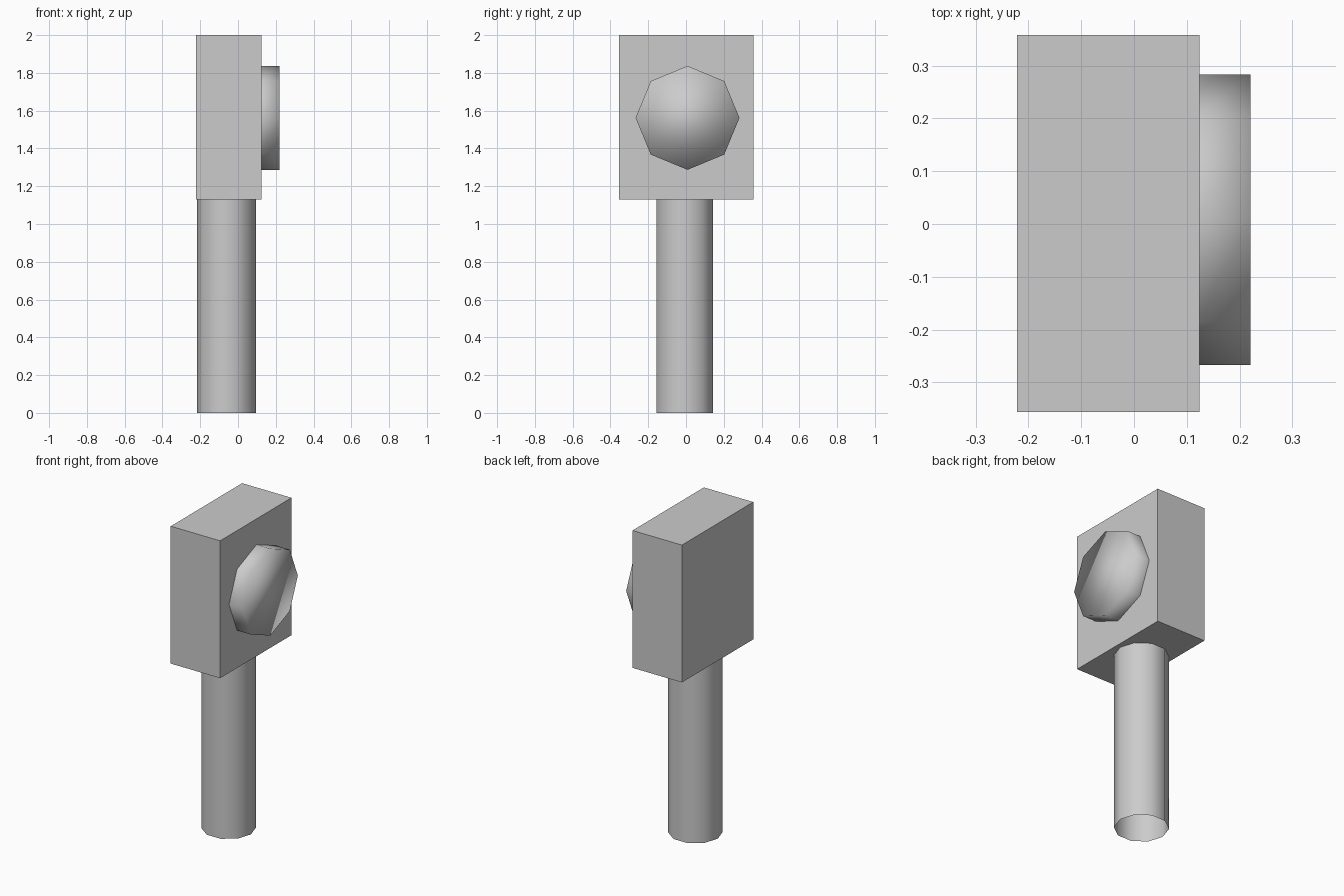
import bpy
from math import radians

if "Cube" in bpy.data.objects:
    bpy.data.objects.remove(bpy.data.objects["Cube"])


def prism(name, sides, radius, depth, location, rotation=(0, 0, 0), fill='NOTHING'):
    bpy.ops.mesh.primitive_cylinder_add(vertices=sides, radius=radius, depth=depth,
                                        end_fill_type=fill, location=location,
                                        rotation=rotation)
    obj = bpy.context.object
    obj.name = name
    bpy.ops.object.shade_smooth()
    return obj


# Rectangular head block
bpy.ops.mesh.primitive_cube_add(size=1, location=(-0.049, 0.001, 1.565))
head = bpy.context.object
head.name = "head_block"
head.scale = (0.346, 0.714, 0.87)

# Ten-sided open tube, corners on the x axis
prism("post", 10, 0.157, 1.135, (-0.061, -0.007, 0.5675), (0, 0, radians(90)))

# Eight-sided lens on the +x side, smooth over its rim
lens = prism("lens", 8, 0.275, 0.099, (0.1715, 0.008, 1.562),
             (0, radians(90), 0), 'NGON')
# The back is buried in the block, so leave it open
import bmesh
bm = bmesh.new()
bm.from_mesh(lens.data)
back = [f for f in bm.faces if f.normal.z < -0.9]
bmesh.ops.delete(bm, geom=back, context='FACES_ONLY')
bm.to_mesh(lens.data)
bm.free()
